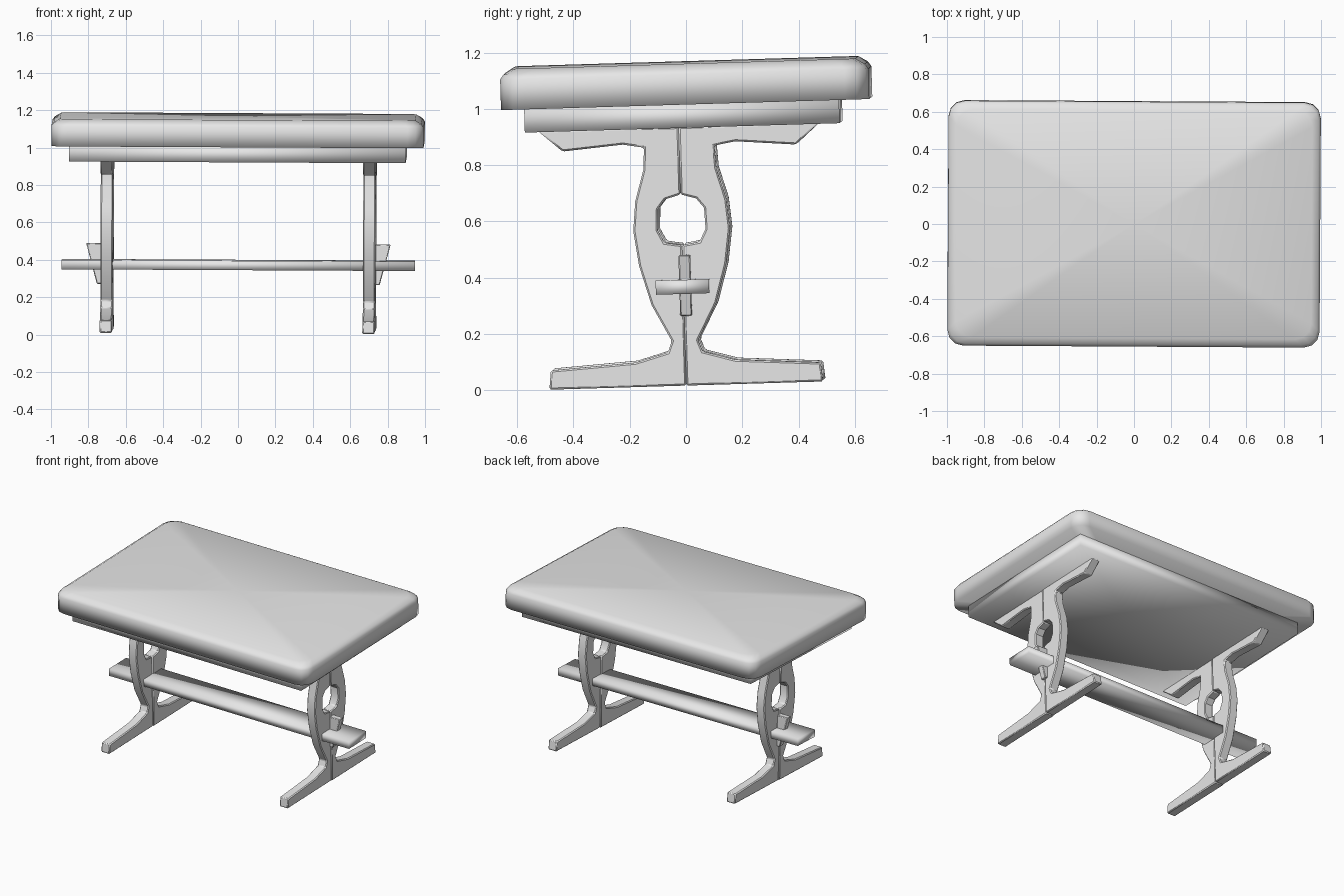
import bpy
import bmesh
import math
from mathutils import Matrix

cube = bpy.data.objects.get("Cube")
if cube:
    bpy.data.objects.remove(cube, do_unlink=True)

# One plain grey for the whole table
grey = bpy.data.materials.new("plain grey")
grey.use_nodes = True
COLOR = (0.8, 0.8, 0.8, 1)
grey.diffuse_color = COLOR
grey.node_tree.nodes["Principled BSDF"].inputs["Base Color"].default_value = COLOR

# The table stands slightly crooked
TILT = (Matrix.Rotation(-0.006, 4, 'Z') @ Matrix.Rotation(0.03, 4, 'X')
        @ Matrix.Rotation(0.005, 4, 'Y'))


def finish(name, bm, bevel=0, sharp_angle=None):
    """Turn a bmesh into a shaded, coloured and tilted object."""
    bmesh.ops.recalc_face_normals(bm, faces=bm.faces)
    mesh = bpy.data.meshes.new(name)
    bm.to_mesh(mesh)
    bm.free()
    mesh.materials.append(grey)
    obj = bpy.data.objects.new(name, mesh)
    bpy.context.collection.objects.link(obj)
    obj.matrix_world = TILT
    bpy.ops.object.select_all(action='DESELECT')
    obj.select_set(True)
    bpy.context.view_layer.objects.active = obj
    if sharp_angle is None:
        bpy.ops.object.shade_smooth()
    else:
        bpy.ops.object.shade_smooth_by_angle(angle=math.radians(sharp_angle))
    if bevel:
        mod = obj.modifiers.new("soft edges", 'BEVEL')
        mod.width = bevel
        mod.segments = 1
        mod.limit_method = 'ANGLE'
        mod.angle_limit = math.radians(40)
    return obj


def loft(rings):
    """Skin a stack of equal rings and cap both ends."""
    bm = bmesh.new()
    loops = [[bm.verts.new(p) for p in ring] for ring in rings]
    n = len(loops[0])
    for low, high in zip(loops, loops[1:]):
        for i in range(n):
            j = (i + 1) % n
            bm.faces.new((low[i], low[j], high[j], high[i]))
    caps = [bm.faces.new(loops[0]), bm.faces.new(loops[-1])]
    return bm, caps


def board_ring(half_x, half_y, z, corner, y_mid=0.0, x_mid=0.0):
    """Rectangle in plan with rounded corners."""
    pts = []
    for quarter, (sx, sy) in enumerate(((1, 1), (-1, 1), (-1, -1), (1, -1))):
        if corner == 0:
            pts.append((x_mid + sx * half_x, y_mid + sy * half_y, z))
            continue
        for step in range(4):
            a = math.pi / 2 * (quarter + step / 3)
            pts.append((x_mid + sx * (half_x - corner) + corner * math.cos(a),
                        y_mid + sy * (half_y - corner) + corner * math.sin(a), z))
    return pts


# Tabletop: rounded slab with a chamfered upper edge
TOP = [(0, 1.02), (0, 1.128), (0.012, 1.145), (0.045, 1.165)]
bm, caps = loft([board_ring(0.995 - d, 0.655 - d, z, 0.085, 0.033, -0.005) for d, z in TOP])
bmesh.ops.poke(bm, faces=caps)
finish("tabletop", bm)

# Apron: plain board under the top
bm, caps = loft([board_ring(0.9, 0.56, z, 0, 0.02, -0.005) for z in (0.937, 1.022)])
bmesh.ops.poke(bm, faces=caps)
finish("apron", bm)

# Half outline of a trestle leg: foot, waist, belly, arm, then the window
HALF_LEG = [
    (0, 0.02), (0.487, 0.02), (0.48, 0.088), (0.178, 0.107), (0.062, 0.14),
    (0.047, 0.18), (0.115, 0.31), (0.155, 0.45), (0.172, 0.575), (0.162, 0.68),
    (0.13, 0.79), (0.125, 0.87), (0.2, 0.883), (0.415, 0.865), (0.5, 0.94), (0, 0.94),
    (0, 0.7), (0.055, 0.684), (0.082, 0.65), (0.085, 0.575), (0.062, 0.53), (0, 0.52),
]
THICK = 0.066

for side, name in ((1, "left"), (-1, "right")):
    # Each leg is two mirrored planks that meet at the middle
    for half, place in ((1, "back"), (-1, "front")):
        x0 = side * 0.702 - THICK / 2 + half * 0.002
        bm, _ = loft([[(x, 0.006 + half * y, z) for y, z in HALF_LEG]
                      for x in (x0, x0 + THICK)])
        finish(f"{name}_leg_{place}_half", bm, 0.006, 35)

    # Wedge that locks the stretcher outside the leg
    rings = []
    for z, reach in ((0.268, 0.02), (0.485, 0.078)):
        inner, outer = side * 0.732, side * (0.736 + reach)
        rings.append([(inner, -0.008, z), (outer, -0.008, z),
                      (outer, 0.034, z), (inner, 0.034, z)])
    bm, _ = loft(rings)
    finish(f"{name}_wedge", bm, 0.004, 35)

# Stretcher: flat rail through both legs
bm, _ = loft([board_ring(0.944, 0.095, z, 0, 0.004) for z in (0.347, 0.397)])
finish("stretcher", bm)
